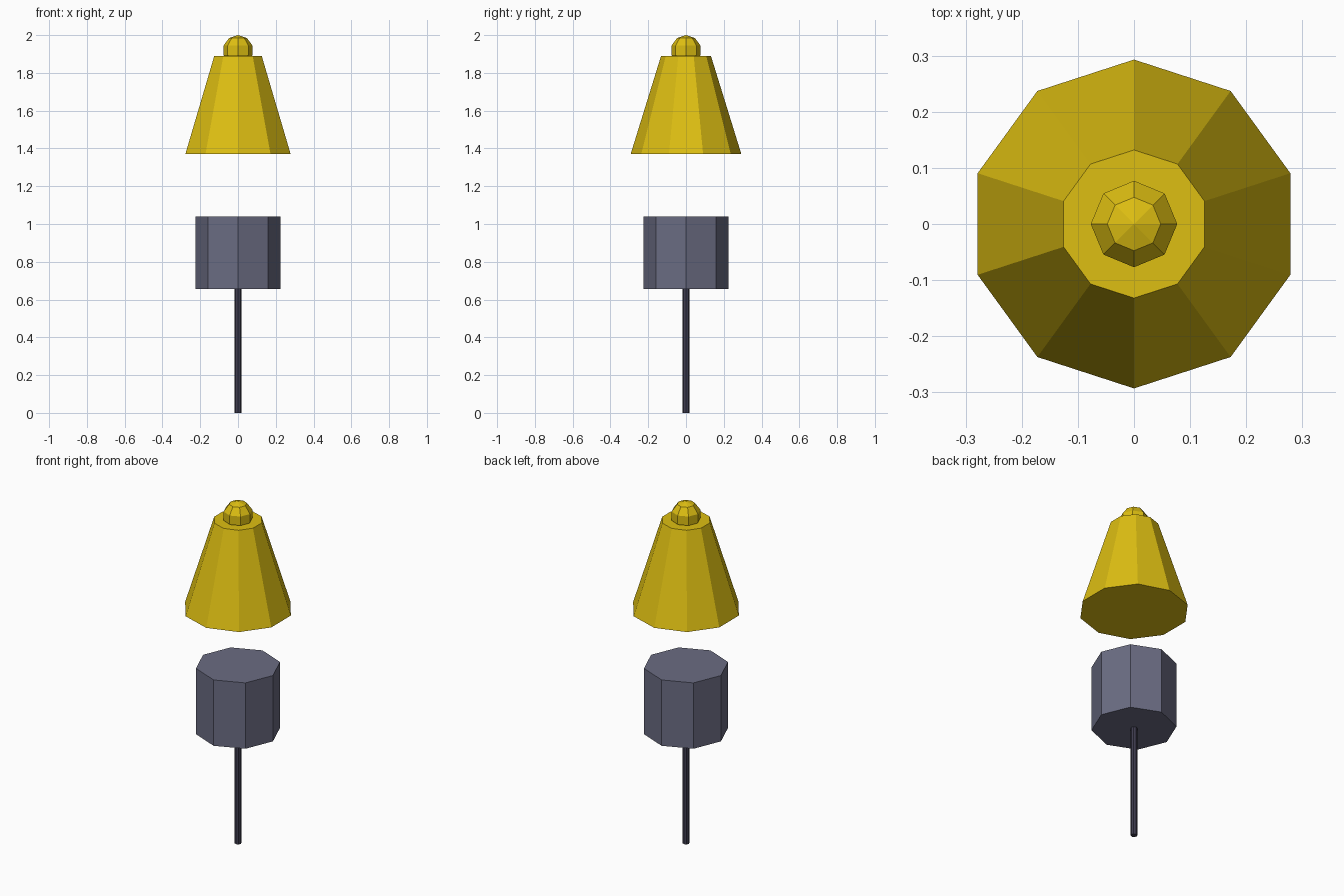
import bpy

cube = bpy.data.objects.get("Cube")
if cube:
    bpy.data.objects.remove(cube, do_unlink=True)


def material(name, rgb):
    mat = bpy.data.materials.new(name)
    mat.use_nodes = True
    colour = (*rgb, 1.0)
    mat.diffuse_color = colour
    mat.node_tree.nodes["Principled BSDF"].inputs["Base Color"].default_value = colour
    return mat


def finish(name, mat):
    obj = bpy.context.object
    obj.name = obj.data.name = name
    obj.data.materials.append(mat)
    bpy.ops.object.shade_flat()
    return obj


def frustum(name, sides, r_bottom, r_top, z_bottom, z_top, mat):
    bpy.ops.mesh.primitive_cone_add(
        vertices=sides, radius1=r_bottom, radius2=r_top,
        depth=z_top - z_bottom, location=(0, 0, (z_bottom + z_top) / 2))
    return finish(name, mat)


yellow = material("golden yellow", (0.73, 0.52, 0.006))
grey = material("slate grey", (0.145, 0.15, 0.225))
dark = material("dark slate", (0.05, 0.047, 0.08))

# Thin pole and the block it carries
frustum("pole", 8, 0.018, 0.018, 0.0, 0.66, dark)
frustum("block", 8, 0.226, 0.226, 0.655, 1.04, grey)

# Floating tapered cap with a faceted knob on top
frustum("cap", 10, 0.293, 0.132, 1.37, 1.89, yellow)
knob_radius = 0.081
bpy.ops.mesh.primitive_uv_sphere_add(
    segments=8, ring_count=5, radius=knob_radius, location=(0, 0, 2 - knob_radius))
finish("knob", yellow)
